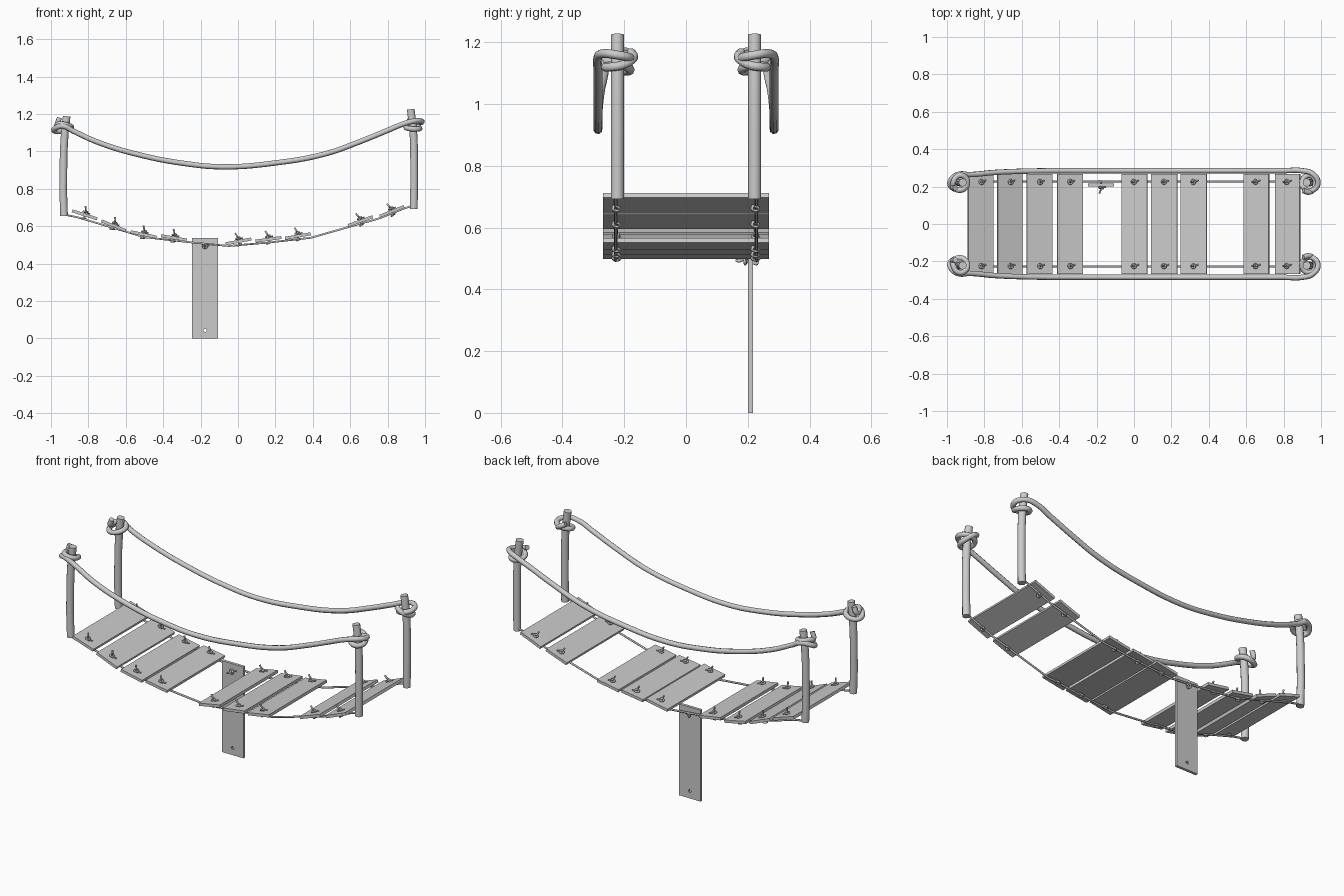
import bpy, bmesh, math
from mathutils import Matrix, Vector

if "Cube" in bpy.data.objects:
    bpy.data.objects.remove(bpy.data.objects["Cube"])


def rope(name, pts, r, smooth=True, res=2, u=5):
    """Tube along points: smooth bezier or straight polyline."""
    cu = bpy.data.curves.new(name, 'CURVE')
    cu.dimensions = '3D'
    cu.bevel_depth = r
    cu.bevel_resolution = res
    cu.use_fill_caps = True
    cu.resolution_u = u
    if smooth:
        s = cu.splines.new('BEZIER')
        s.bezier_points.add(len(pts) - 1)
        for b, p in zip(s.bezier_points, pts):
            b.co = p
            b.handle_left_type = b.handle_right_type = 'AUTO'
    else:
        s = cu.splines.new('POLY')
        s.points.add(len(pts) - 1)
        for b, p in zip(s.points, pts):
            b.co = (*p, 1)
    ob = bpy.data.objects.new(name, cu)
    bpy.context.collection.objects.link(ob)
    return ob


def plank(name, M, hole=False):
    """Flat board 0.14 x 0.535, optionally with a drilled hole near its end."""
    bm = bmesh.new()
    bmesh.ops.create_cube(bm, size=1, matrix=Matrix.Diagonal((0.14, 0.536, 0.016, 1)))
    me = bpy.data.meshes.new(name)
    bm.to_mesh(me)
    bm.free()
    ob = bpy.data.objects.new(name, me)
    bpy.context.collection.objects.link(ob)
    if hole:
        bpy.ops.mesh.primitive_cylinder_add(vertices=10, radius=0.009, depth=0.1,
                                            location=(0, -0.225, 0))
        cut = bpy.context.object
        mod = ob.modifiers.new('hole', 'BOOLEAN')
        mod.operation = 'DIFFERENCE'
        mod.object = cut
        mod.solver = 'EXACT'
        bpy.context.view_layer.objects.active = ob
        bpy.ops.object.modifier_apply(modifier='hole')
        bpy.data.objects.remove(cut)
    ob.matrix_world = M
    return ob


def knot(name, M, y):
    """Small overhand knot: loop under the board, loop on top, slanted tail."""
    path = [(0.012, 0, -0.016), (0, 0.011, -0.02), (-0.011, 0, -0.022), (0, -0.011, -0.018),
            (0, 0, 0), (0.009, 0, 0.012), (0, 0.011, 0.014), (-0.011, 0, 0.015),
            (0, -0.011, 0.017), (0.011, 0, 0.019), (0, 0.006, 0.022),
            (-0.003, 0, 0.03), (-0.01, 0, 0.047)]
    rope(name, [M @ (Vector(p) + Vector((0, y, 0))) for p in path], 0.005, res=1, u=3)
    stub = [(-0.012, -0.006, 0.013), (0.004, 0, 0.013), (0.026, 0.008, 0.013)]
    rope(name + '_stub', [M @ (Vector(p) + Vector((0, y, 0))) for p in stub], 0.004, res=1, u=3)


# Walkway boards: x0, z0, x1, z1
boards = [(-.89, .683, -.75, .638), (-.735, .63, -.595, .574), (-.575, .57, -.435, .541),
          (-.415, .549, -.27, .525), (-.07, .505, .075, .532), (.09, .519, .235, .54),
          (.245, .534, .395, .56), (.585, .602, .725, .652), (.755, .652, .89, .706)]
for i, (x0, z0, x1, z1) in enumerate(boards, 1):
    M = (Matrix.Translation(((x0 + x1) / 2, 0, (z0 + z1) / 2)) @
         Matrix.Rotation(-math.atan2(z1 - z0, x1 - x0), 4, 'Y'))
    plank(f'walk_plank_{i}', M)
    for s in (-1, 1):
        knot(f'plank_knot_{i}_{"back" if s > 0 else "front"}', M, s * 0.225)

# Loose board hanging from the back rope
M = Matrix.Translation((-0.176, 0.209, 0.268)) @ Matrix.Rotation(math.pi / 2, 4, 'X')
plank('hanging_plank', M, True)
knot('hanging_plank_knot', M, 0.225)

# Points for rails (left knot, sag, right knot), written for the back side
left_knot = [(-.955, .193, 1.178), (-.968, .2, 1.14), (-.965, .225, 1.145), (-.94, .258, 1.145),
             (-.905, .252, 1.137), (-.89, .22, 1.128), (-.908, .188, 1.118), (-.95, .184, 1.107),
             (-.983, .21, 1.11), (-.975, .242, 1.125), (-.935, .266, 1.135)]
sag = [(-.88, .264, 1.108), (-.74, .276, 1.045), (-.51, .284, .977), (-.3, .285, .937),
       (-.08, .285, .917), (.2, .285, .938), (.465, .285, .986), (.66, .285, 1.055),
       (.8, .285, 1.112)]
right_knot = [(.9, .285, 1.152), (.955, .268, 1.163), (.984, .22, 1.158), (.955, .18, 1.148),
              (.913, .188, 1.138), (.898, .225, 1.128), (.93, .26, 1.12), (.967, .24, 1.12),
              (.967, .2, 1.128), (.94, .17, 1.15), (.905, .178, 1.168)]
cord = [(-.93, .662), (-.86, .648), (-.5, .541), (-.23, .511), (-.05, .494),
        (.16, .512), (.39, .538), (.6, .598), (.75, .64), (.895, .697), (.935, .71)]

for s in (-1, 1):
    side = 'back' if s > 0 else 'front'
    # Hand rail rope knotted round both posts
    rope(f'rail_rope_{side}', [(x, s * y, z) for x, y, z in left_knot + sag + right_knot], 0.0145)
    # Thin cord under the boards
    rope(f'deck_cord_{side}', [(x, s * 0.228, z) for x, z in cord], 0.0055, False, 1)
    # Slightly crooked posts
    for end, prof in (('left', [(-.93, .655), (-.935, .8), (-.932, 1.0), (-.926, 1.1), (-.916, 1.188)]),
                      ('right', [(.94, .692), (.942, .85), (.941, 1.03), (.936, 1.13), (.923, 1.225)])):
        rope(f'post_{end}_{side}', [(x, s * 0.222, z) for x, z in prof], 0.0215, False, 3)
